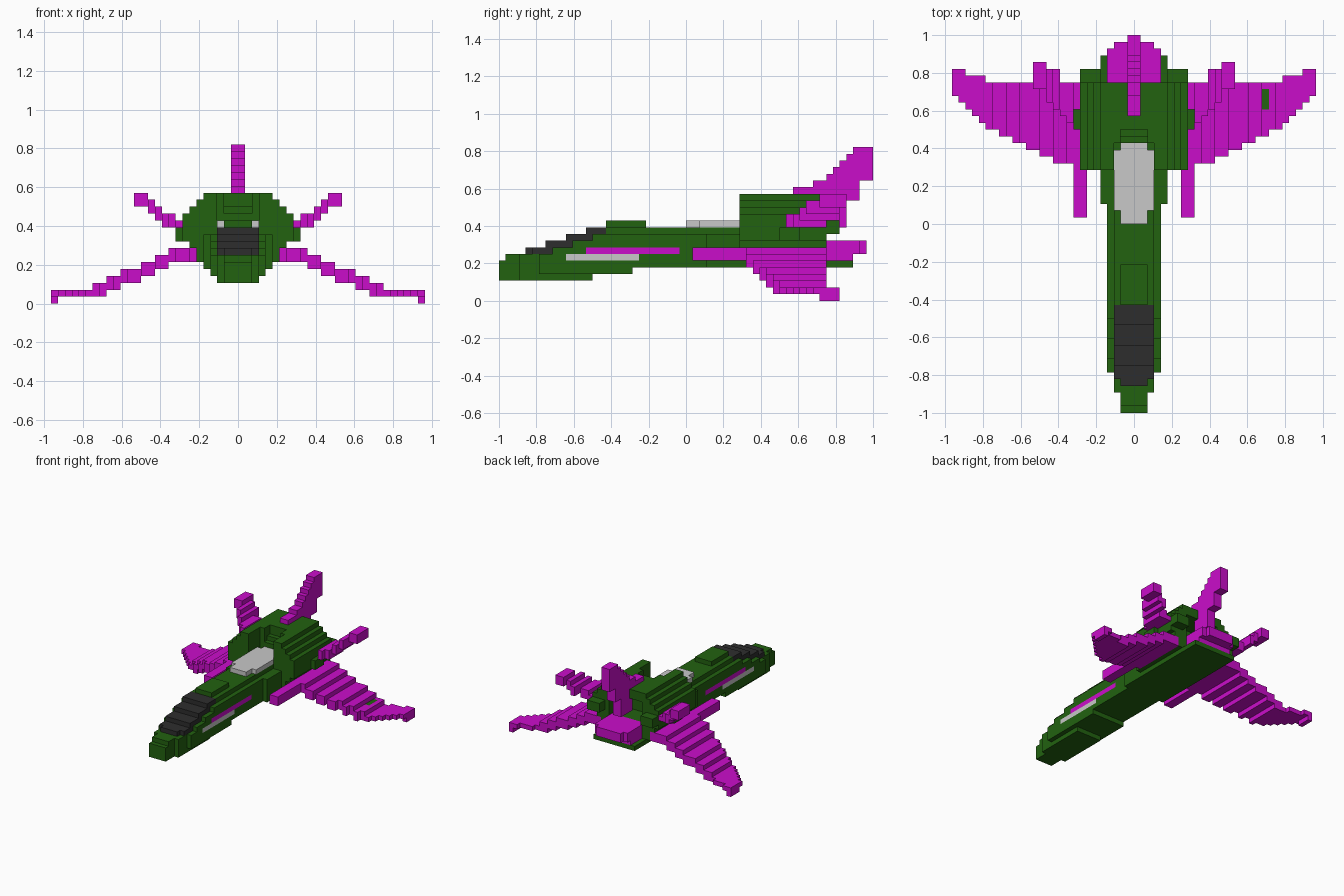
import bpy, bmesh
from mathutils import Vector

if "Cube" in bpy.data.objects:
    bpy.data.objects.remove(bpy.data.objects["Cube"])

U = 2 / 56          # one block of the grid
grid = {}           # block -> part name


def fill(part, x0, x1, y0, y1, z0, z1):
    """Fill a mirrored range of blocks; part None carves them away."""
    for x in range(x0, x1):
        for y in range(y0, y1):
            for z in range(z0, z1):
                for sx in (x, -1 - x):
                    if part:
                        grid[sx, y, z] = part
                    else:
                        grid.pop((sx, y, z), None)


# fuselage: nose, belly, sides and spine
F = "fuselage"
fill(F, 0, 2, -28, -27, 3, 6)
fill(F, 0, 2, -27, -25, 3, 7)
fill(F, 0, 3, -25, -14, 3, 7)
fill(F, 0, 3, -14, -8, 4, 5)
fill(F, 0, 4, -22, -8, 4, 7)
fill(F, 0, 4, -20, -17, 7, 8)
fill(F, 0, 4, -17, -14, 7, 9)
fill(F, 0, 4, -14, 8, 5, 10)
fill(F, 0, 3, -12, 8, 5, 11)
fill(F, 0, 2, -12, -6, 11, 12)
fill(F, 0, 5, 3, 8, 5, 10)
fill(F, 0, 5, 8, 25, 5, 6)

# canopy: stepped windscreen
for i in range(4):
    fill("canopy", 0, 3, -24 + 3 * i, -12, 7 + i, 8 + i)
fill(None, 2, 3, -24, -23, 7, 8)

# engine housing: rounded stack of layers, open at front centre and back
E = "engine_housing"
for z, w in zip(range(6, 16), (6, 6, 7, 8, 8, 8, 8, 7, 6, 5)):
    fill(E, 0, w, 8, 21, z, z + 1)
fill(E, 5, 8, 21, 23, 10, 12)
fill(E, 8, 9, 14, 17, 9, 11)
fill(None, 0, 3, 8, 12, 11, 16)
fill(None, 0, 2, 12, 13, 13, 16)
fill(None, 0, 2, 13, 14, 14, 16)
fill(None, 0, 4, 16, 21, 9, 14)

# pale deck panel behind the cabin
fill("deck_panel", 0, 3, 2, 11, 11, 12)
fill("deck_panel", 0, 2, 0, 12, 11, 12)

# side stripes
fill("side_stripe_upper", 3, 4, -15, -1, 7, 8)
fill("side_stripe_lower", 3, 4, -18, -7, 6, 7)

# wings: swept and drooping, one column at a time
TOP = ((10, 8), (12, 7), (14, 6), (17, 5), (19, 4), (21, 3), (27, 2))
LEAD = ((12, 9), (14, 10), (16, 11), (18, 12), (20, 13), (22, 14),
        (23, 15), (24, 16), (25, 17), (26, 18), (27, 19))
for x in range(6, 27):
    top = next(t for lim, t in TOP if x < lim)
    lead = next(t for lim, t in LEAD if x < lim)
    trail = 21 if x < 22 else 22 if x < 25 else 23
    fill("wings", x, x + 1, lead, trail, max(top - 2, 1), top)
fill("wings", 26, 27, 20, 23, 0, 1)
fill("wing_strakes", 7, 9, 1, 9, 6, 8)

# upper stabilizers: (bottom, leading edge, trailing edge) for each column
STAB = ((10, 15, 21), (11, 15, 21), (11, 16, 21), (12, 17, 23),
        (13, 18, 23), (14, 20, 24), (14, 20, 24))
for i, (z, lead, trail) in enumerate(STAB):
    if i:
        fill("stabilizers", 8 + i, 9 + i, lead, trail, z, z + 2)
    else:
        fill("stabilizers", 8, 9, lead + 2, trail, z + 1, z + 2)

# tail block under the exhaust
fill("tail_block", 0, 4, 20, 25, 6, 9)
fill("tail_block", 0, 3, 25, 27, 7, 9)
fill("tail_block", 3, 4, 25, 26, 7, 9)

# tail fin: swept steps
for z, lead in zip(range(16, 23), (16, 19, 21, 22, 23, 24, 25)):
    fill("tail_fin", 0, 1, lead, 28 if z >= 18 else 26, z, z + 1)
fill("tail_fin", 0, 1, 21, 26, 15, 16)
fill("tail_fin", 0, 1, 20, 24, 11, 15)

# small patch on one wing
for y in range(17, 20):
    grid[19, y, 2] = "wing_patch"


def material(name, rgb):
    m = bpy.data.materials.new(name)
    m.diffuse_color = (*rgb, 1)
    m.use_nodes = True
    m.node_tree.nodes["Principled BSDF"].inputs["Base Color"].default_value = m.diffuse_color
    return m


green = material("green", (0.016, 0.122, 0.005))
magenta = material("magenta", (0.59, 0.004, 0.59))
pale = material("pale_grey", (0.58, 0.58, 0.58))
dark = material("charcoal", (0.027, 0.027, 0.027))
COLOUR = {F: green, E: green, "wing_patch": green, "canopy": dark,
          "deck_panel": pale, "side_stripe_lower": pale}

# skin each part: only faces open to the air, then merge flat areas
for part in sorted(set(grid.values())):
    bm = bmesh.new()
    for block, owner in grid.items():
        if owner != part:
            continue
        centre = Vector(block) + Vector((0.5, 0.5, 0.5))
        for axis in range(3):
            for sign in (-1, 1):
                n = Vector((0, 0, 0))
                n[axis] = sign
                if tuple(int(v) for v in Vector(block) + n) in grid:
                    continue
                a = Vector((0, 0, 0))
                a[(axis + 1) % 3] = 0.5
                b = n.cross(a)
                c = centre + n * 0.5
                bm.faces.new([bm.verts.new((c + d) * U)
                              for d in (-a - b, a - b, a + b, b - a)])
    bmesh.ops.remove_doubles(bm, verts=bm.verts, dist=0.001)
    bmesh.ops.dissolve_limit(bm, angle_limit=0.01, verts=bm.verts, edges=bm.edges)
    mesh = bpy.data.meshes.new(part)
    bm.to_mesh(mesh)
    bm.free()
    mesh.materials.append(COLOUR.get(part, magenta))
    bpy.context.collection.objects.link(bpy.data.objects.new(part, mesh))
